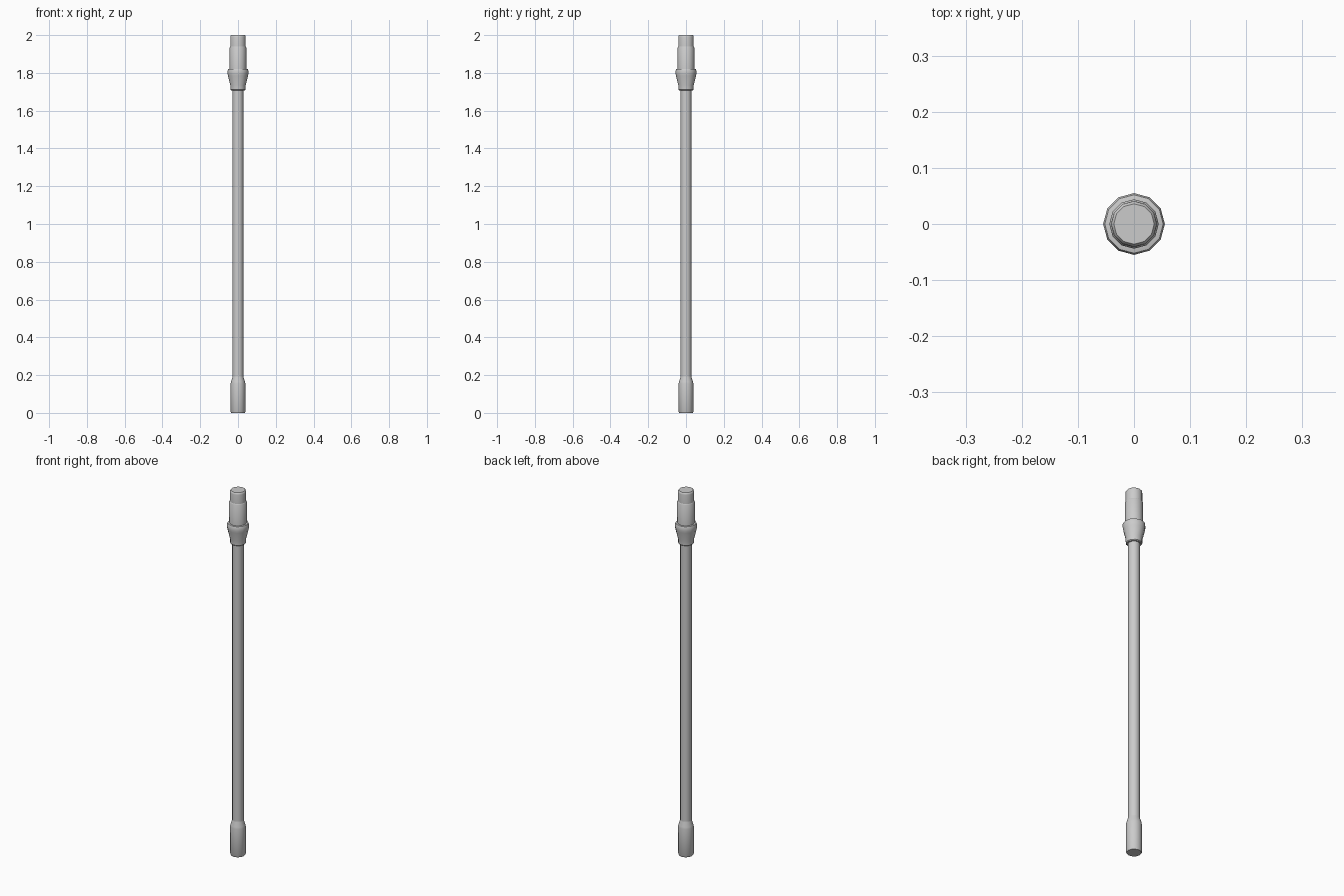
import bpy, bmesh, math

if "Cube" in bpy.data.objects:
    bpy.data.objects.remove(bpy.data.objects["Cube"])

SIDES = 12


def lathe(name, profile):
    """Revolve (radius, z) points about z and cap both ends."""
    bm = bmesh.new()
    rings = []
    for r, z in profile:
        rings.append([bm.verts.new((r * math.cos(2 * math.pi * i / SIDES),
                                    r * math.sin(2 * math.pi * i / SIDES), z))
                      for i in range(SIDES)])
    for a, b in zip(rings, rings[1:]):
        for i in range(SIDES):
            j = (i + 1) % SIDES
            bm.faces.new((a[i], a[j], b[j], b[i]))
    bm.faces.new(rings[0][::-1])
    bm.faces.new(rings[-1])
    mesh = bpy.data.meshes.new(name)
    bm.to_mesh(mesh)
    bm.free()
    obj = bpy.data.objects.new(name, mesh)
    bpy.context.collection.objects.link(obj)
    bpy.context.view_layer.objects.active = obj
    obj.select_set(True)
    bpy.ops.object.shade_smooth_by_angle(angle=math.radians(35))
    obj.select_set(False)
    return obj


# Long plain shaft
lathe("shaft", [(0.029, 0.17), (0.029, 1.72)])

# Foot sleeve, tapering into the shaft
lathe("foot_sleeve", [(0.036, 0), (0.039, 0.006), (0.039, 0.155),
                      (0.037, 0.165), (0.030, 0.187), (0.029, 0.192)])

# Flared collar below the grip
lathe("collar", [(0.036, 1.708), (0.040, 1.712), (0.041, 1.735), (0.053, 1.785),
                 (0.055, 1.797), (0.055, 1.812), (0.052, 1.820), (0.043, 1.822)])

# Grip cylinder
lathe("grip", [(0.044, 1.80), (0.044, 1.935), (0.041, 1.940)])

# Rounded end cap
lathe("end_cap", [(0.041, 1.93), (0.041, 1.990), (0.040, 1.995), (0.036, 2.0)])
